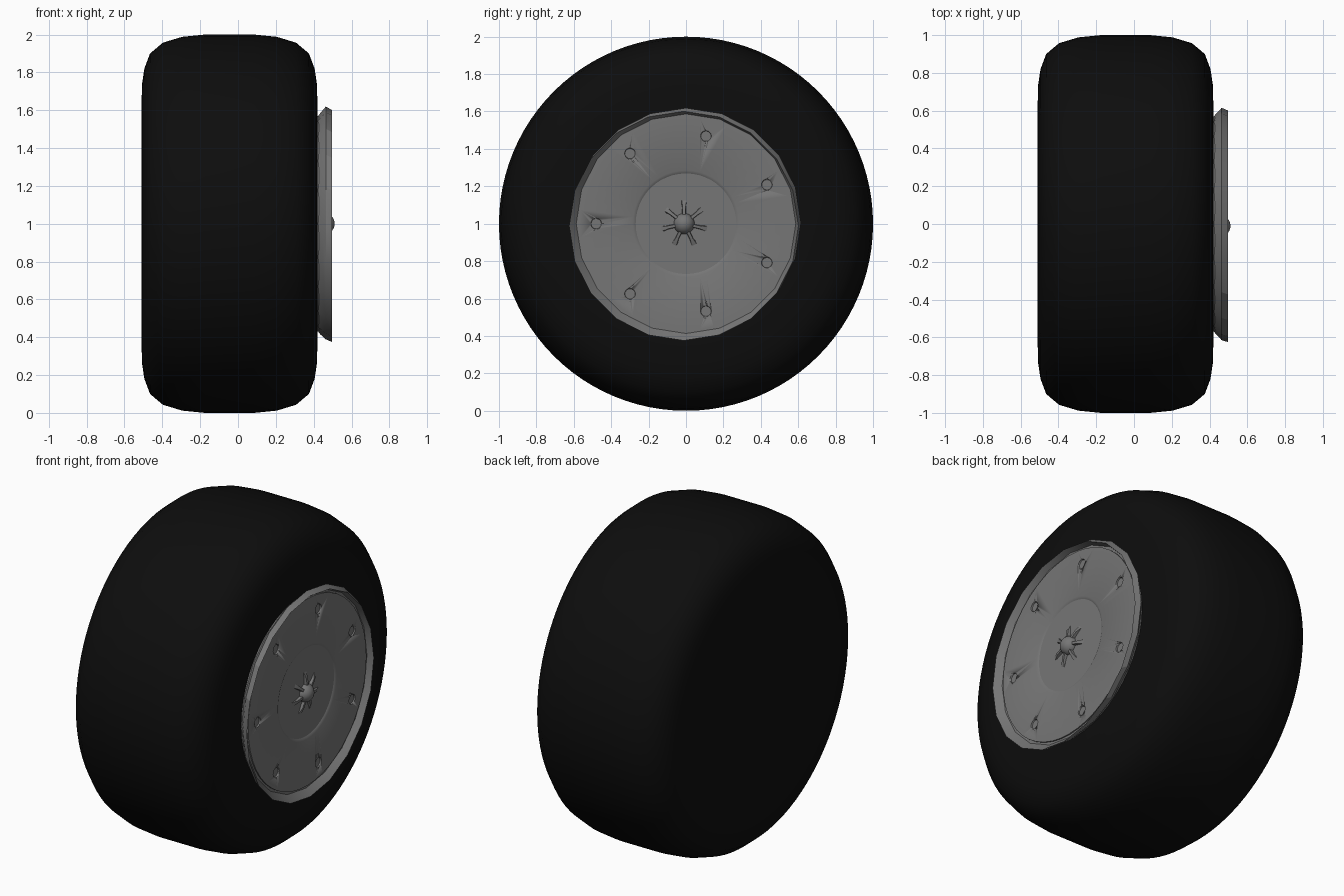
import bpy, bmesh, math
from mathutils import Matrix, Vector

cube = bpy.data.objects.get("Cube")
if cube:
    bpy.data.objects.remove(cube)


def material(name, value, rough):
    m = bpy.data.materials.new(name)
    m.use_nodes = True
    m.diffuse_color = (value, value, value, 1)
    bsdf = m.node_tree.nodes["Principled BSDF"]
    bsdf.inputs["Base Color"].default_value = m.diffuse_color
    bsdf.inputs["Roughness"].default_value = rough
    return m


BLACK = material("black rubber", 0.004, 0.8)
GREY = material("grey metal", 0.18, 0.6)
AXLE_Z = 1.0


def finish(name, bm, mat, angle):
    bmesh.ops.recalc_face_normals(bm, faces=bm.faces)
    mesh = bpy.data.meshes.new(name)
    bm.to_mesh(mesh)
    bm.free()
    mesh.materials.append(mat)
    ob = bpy.data.objects.new(name, mesh)
    bpy.context.collection.objects.link(ob)
    ob.location.z = AXLE_Z
    bpy.ops.object.select_all(action="DESELECT")
    ob.select_set(True)
    bpy.context.view_layer.objects.active = ob
    bpy.ops.object.shade_smooth_by_angle(angle=math.radians(angle))
    return ob


def lathe(name, profile, segments, mat, angle=30):
    """Revolve rings (x, radius, y offset, z offset) about the axle and cap both ends."""
    bm = bmesh.new()
    rings = []
    for x, r, oy, oz in profile:
        rings.append([bm.verts.new((x, oy + r * math.cos(a), oz + r * math.sin(a)))
                      for a in (2 * math.pi * i / segments for i in range(segments))])
    for a, b in zip(rings, rings[1:]):
        for i in range(segments):
            j = (i + 1) % segments
            bm.faces.new((a[i], a[j], b[j], b[i]))
    bm.faces.new(rings[0])
    bm.faces.new(rings[-1])
    return finish(name, bm, mat, angle)


def centred(points):
    return [(x, r, 0, 0) for x, r in points]


# Tyre: half of the section, mirrored about its middle
MID = -0.045
half = [(0.465, 0.64), (0.462, 0.74), (0.45, 0.82), (0.42, 0.9),
        (0.352, 0.957), (0.25, 0.988), (0.13, 1.0)]
section = [(MID - d, r) for d, r in half] + [(MID + d, r) for d, r in reversed(half)]
lathe("tyre", centred(section), 96, BLACK, 40)

# Faceted rim lip, its front edge slightly off centre
lathe("rim_lip", [(0.40, 0.55, 0, 0), (0.42, 0.565, 0, 0), (0.435, 0.585, 0, 0),
                  (0.464, 0.615, 0, 0.004), (0.497, 0.613, -0.012, -0.012),
                  (0.46, 0.587, 0, 0)], 20, GREY, 20)

# Wheel disc with a shallow round dish
disc = lathe("wheel_disc", centred([(0.41, 0.57), (0.468, 0.57), (0.468, 0.285),
                                    (0.462, 0.272), (0.448, 0.25), (0.446, 0.235),
                                    (0.45, 0.21)]), 48, GREY, 35)

# Seven bolt dimples cut into the disc
BOLTS = 7
bm = bmesh.new()
for k in range(BOLTS):
    a = math.pi + 2 * math.pi * k / BOLTS
    spot = Vector((0.472, 0.48 * math.cos(a), 0.48 * math.sin(a)))
    bmesh.ops.create_uvsphere(bm, u_segments=16, v_segments=10, radius=0.03,
                              matrix=Matrix.Translation(spot))
cutter = finish("bolt_cutter", bm, GREY, 40)
cutter.hide_render = True
cut = disc.modifiers.new("bolt_holes", "BOOLEAN")
cut.object = cutter
cut.operation = "DIFFERENCE"
cut.solver = "EXACT"
bpy.context.view_layer.objects.active = disc
bpy.ops.object.modifier_apply(modifier=cut.name)
bpy.data.objects.remove(cutter)

# Hub dome
bm = bmesh.new()
bmesh.ops.create_uvsphere(bm, u_segments=24, v_segments=14, radius=0.056,
                          matrix=Matrix.Translation((0.455, -0.01, 0)))
finish("hub_dome", bm, GREY, 60)

# Hub ribs: flared outward and sloping down to the dish
bm = bmesh.new()
for k in range(BOLTS):
    turn = Matrix.Rotation(2 * math.pi * k / BOLTS, 4, "X")
    ends = []
    for r, w, top in ((0.03, 0.012, 0.482), (0.09, 0.013, 0.474), (0.135, 0.024, 0.456)):
        corners = [(0.44, -w, r), (0.44, w, r), (top, w * 0.6, r), (top, -w * 0.6, r)]
        ends.append([bm.verts.new(turn @ Vector(c) + Vector((0, -0.01, 0)))
                     for c in corners])
    for a, b in zip(ends, ends[1:]):
        for i in range(4):
            j = (i + 1) % 4
            bm.faces.new((a[i], a[j], b[j], b[i]))
    bm.faces.new(ends[0])
    bm.faces.new(ends[-1])
finish("hub_ribs", bm, GREY, 30)
